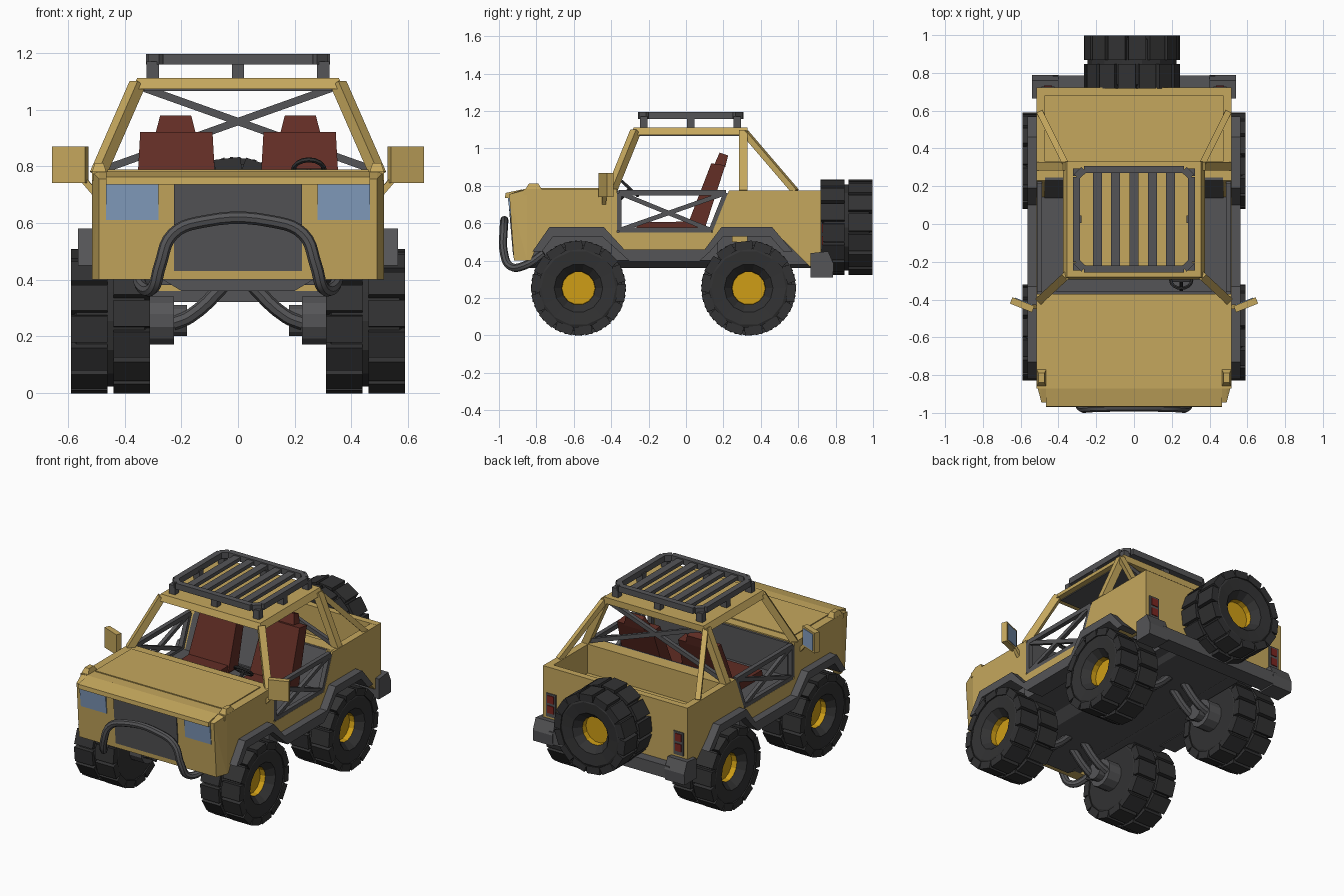
import bpy, bmesh, math
from mathutils import Vector, Matrix

cube = bpy.data.objects.get("Cube")
if cube:
    bpy.data.objects.remove(cube, do_unlink=True)


def material(name, *rgb):
    m = bpy.data.materials.new(name)
    m.use_nodes = True
    m.diffuse_color = (*rgb, 1)
    m.node_tree.nodes["Principled BSDF"].inputs["Base Color"].default_value = (*rgb, 1)
    return m


SAND = material("sand paint", .56, .39, .11)
GREY = material("dark grey metal", .09, .09, .095)
RUBBER = material("black rubber", .032, .032, .033)
GOLD = material("golden hub", .62, .34, .008)
RED = material("dark red seat", .12, .026, .018)
GLASS = material("pale blue glass", .24, .36, .55)
LAMP = material("red lamp", .2, .02, .015)


def finish(bm, name, *mats):
    bmesh.ops.recalc_face_normals(bm, faces=bm.faces[:])
    me = bpy.data.meshes.new(name)
    bm.to_mesh(me)
    bm.free()
    for m in mats:
        me.materials.append(m)
    ob = bpy.data.objects.new(name, me)
    bpy.context.collection.objects.link(ob)
    return ob


def prism(name, mat, x0, x1, profile):
    """Side profile of (y, z) points extruded from x0 to x1."""
    bm = bmesh.new()
    a, b = [[bm.verts.new((x, y, z)) for y, z in profile] for x in (x0, x1)]
    bm.faces.new(a)
    bm.faces.new(b)
    for i in range(len(a)):
        bm.faces.new((a[i - 1], a[i], b[i], b[i - 1]))
    return finish(bm, name, mat)


def box(name, mat, x0, x1, y0, y1, z0, z1):
    return prism(name, mat, x0, x1, [(y0, z0), (y1, z0), (y1, z1), (y0, z1)])


def hull(name, mat, pts, both=True):
    """Convex solid; points are mirrored across x when both is set."""
    bm = bmesh.new()
    for x, y, z in pts:
        bm.verts.new((x, y, z))
        if both:
            bm.verts.new((-x, y, z))
    bmesh.ops.convex_hull(bm, input=bm.verts[:])
    bmesh.ops.dissolve_limit(bm, angle_limit=.01, verts=bm.verts[:], edges=bm.edges[:])
    return finish(bm, name, mat)


def bar(name, mat, p, q, w, sides=4):
    p, q = Vector(p), Vector(q)
    d = q - p
    r = w / 2 / math.cos(math.pi / sides)
    bm = bmesh.new()
    bmesh.ops.create_cone(bm, cap_ends=True, segments=sides, radius1=r, radius2=r, depth=d.length,
                          matrix=Matrix.Translation((p + q) / 2) @ d.to_track_quat('Z', 'Y').to_matrix().to_4x4()
                          @ Matrix.Rotation(math.pi / sides, 4, 'Z'))
    return finish(bm, name, mat)


def tube(name, mat, pts, r):
    cu = bpy.data.curves.new(name, 'CURVE')
    cu.dimensions = '3D'
    cu.bevel_depth, cu.bevel_resolution, cu.resolution_u, cu.use_fill_caps = r, 2, 5, True
    sp = cu.splines.new('BEZIER')
    sp.bezier_points.add(len(pts) - 1)
    for b, p in zip(sp.bezier_points, pts):
        b.co = p
        b.handle_left_type = b.handle_right_type = 'AUTO'
    cu.materials.append(mat)
    ob = bpy.data.objects.new(name, cu)
    bpy.context.collection.objects.link(ob)
    bpy.ops.object.select_all(action='DESELECT')
    ob.select_set(True)
    bpy.context.view_layer.objects.active = ob
    bpy.ops.object.convert(target='MESH')
    bpy.ops.object.shade_smooth_by_angle()


def wheel(name, loc, turn):
    """Lathed tyre with a golden hub, plus staggered tread lugs."""
    n = 14
    prof = [(.088, .05), (.09, .085), (.13, .13), (.2, .137), (.236, .12), (.236, -.12), (.2, -.137), (.1, -.137)]
    bm = bmesh.new()
    rings = [[bm.verts.new((x, r * math.cos(2 * math.pi * i / n), r * math.sin(2 * math.pi * i / n)))
              for i in range(n)] for r, x in prof]
    for k in range(len(rings) - 1):
        for i in range(n):
            f = bm.faces.new((rings[k][i - 1], rings[k][i], rings[k + 1][i], rings[k + 1][i - 1]))
            f.material_index = int(k == 0)
    bm.faces.new(rings[0]).material_index = 1
    bm.faces.new(rings[-1])
    for i in range(n):
        for s in (1, -1):
            m = (Matrix.Rotation(2 * math.pi * (i + .25 * s) / n, 4, 'X') @ Matrix.Translation((.075 * s, 0, .228))
                 @ Matrix.Diagonal((.13, .094, .046, 1)))
            bmesh.ops.create_cube(bm, size=1, matrix=m)
    ob = finish(bm, name, RUBBER, GOLD)
    ob.location = loc
    ob.rotation_euler.z = turn


# Wheels and running gear
AXLES = (("front", -.575), ("rear", .335))
for s, side in ((1, "left"), (-1, "right")):
    for end, y in AXLES:
        wheel(f"{end}_{side}_wheel", (.45 * s, y, .253), 0 if s > 0 else math.pi)
        bar(f"{end}_{side}_hub", GREY, (.225 * s, y, .255), (.33 * s, y, .255), .17, 12)
        bar(f"{end}_{side}_hub_neck", GREY, (.18 * s, y, .255), (.24 * s, y, .255), .11, 12)
        for dy in (-.05, .05):
            tube(f"{end}_{side}_arm", GREY, [(.23 * s, y + dy, .245), (.17 * s, y + dy, .27), (.03 * s, y + dy, .4)], .025)
wheel("spare_wheel", (-.01, .858, .578), math.pi / 2)
hull("chassis", GREY, [(x, y, z) for x, z in ((.3, .42), (.2, .36)) for y in (-.84, .68)])
box("cab_floor", GREY, -.5, .5, -.4, .17, .4, .56)
box("front_inner_bay", GREY, -.3, .3, -.86, -.37, .4, .76)
box("rear_inner_bay", GREY, -.3, .3, .13, .7, .38, .57)

# Body shell
side_profile = [(-.85, .4), (-.85, .775), (-.37, .775), (-.37, .55), (.14, .55), (.23, .775), (.72, .775),
                (.72, .36), (.66, .37), (.47, .56), (.19, .56), (.1, .45), (.06, .4), (-.3, .4),
                (-.34, .45), (-.44, .56), (-.72, .56), (-.8, .47), (-.83, .4)]
trim_profile = [(-.82, .45), (-.73, .58), (-.44, .58), (-.33, .46), (.1, .46), (.19, .58), (.46, .58), (.57, .45),
                (.52, .45), (.45, .53), (.2, .53), (.13, .45), (.07, .395), (-.3, .395), (-.36, .45),
                (-.45, .53), (-.71, .53), (-.77, .45)]
hull("nose", SAND, [(.515, -.85, .4), (.515, -.85, .78), (.49, -.92, .4), (.49, -.945, .755), (.49, -.87, .78)])
hull("hood_lip", SAND, [(.465, -.968, .735), (.465, -.965, .762), (.465, -.87, .782), (.465, -.92, .735)])
box("hood", SAND, -.515, .515, -.87, -.37, .75, .782)
box("raised_hood_panel", SAND, -.46, .46, -.8, -.43, .77, .788)
box("bed_floor", SAND, -.48, .48, .25, .7, .565, .59)
box("tailgate", SAND, -.515, .515, .68, .722, .36, .776)
box("cab_back_wall", SAND, -.5, .5, .245, .33, .5, .776)
prism("cab_back_lining", GREY, -.475, .475, [(.13, .54), (.23, .774), (.25, .774), (.25, .54)])
box("dashboard", GREY, -.475, .475, -.375, -.355, .5, .774)

# Front and rear fittings
hull("grille", GREY, [(.225, -.925, .43), (.225, -.951, .735), (.225, -.9, .43), (.225, -.9, .735)])
tube("bull_bar", GREY, [(-.35, -.76, .44), (-.34, -.86, .375), (-.3, -.94, .37), (-.275, -.975, .45), (-.23, -.975, .56),
                        (-.12, -.972, .605), (.12, -.972, .605), (.23, -.975, .56), (.275, -.975, .45),
                        (.3, -.94, .37), (.34, -.86, .375), (.35, -.76, .44)], .022)
box("rear_bumper", GREY, -.43, .43, .68, .785, .32, .4)

# Cab roof and cage
hull("roof", SAND, [(.355, -.28, 1.112), (.355, .33, 1.112), (.375, -.295, 1.072), (.375, .33, 1.072)])
box("roof_lining", GREY, -.34, .34, -.26, .29, 1.066, 1.073)
for s, side in ((1, "left"), (-1, "right")):
    prism(f"{side}_body_side", SAND, .47 * s, .515 * s, side_profile)
    prism(f"{side}_fender_trim", GREY, .45 * s, .565 * s, trim_profile)
    bar(f"{side}_windscreen_pillar", SAND, (.495 * s, -.4, .77), (.355 * s, -.27, 1.09), .042)
    bar(f"{side}_rear_pillar", SAND, (.495 * s, .305, .77), (.355 * s, .305, 1.09), .045)
    bar(f"{side}_rear_strut", SAND, (.495 * s, .585, .77), (.36 * s, .315, 1.085), .032)
    bar(f"{side}_cage_brace", GREY, (-.47 * s, .3, .79), (.33 * s, .3, 1.075), .026)
    hull(f"{side}_headlight", GLASS, [(x * s, y, z) for x in (.28, .465)
         for y, z in ((-.937, .61), (-.953, .737), (-.9, .61), (-.9, .737))], False)
    hull(f"{side}_corner_marker", SAND, [(x * s, y, z) for x, y, z in
         ((.465, -.86, .78), (.515, -.86, .78), (.465, -.77, .78), (.515, -.77, .78),
          (.475, -.84, .812), (.505, -.84, .812), (.475, -.79, .812), (.505, -.79, .812))], False)
    hull(f"{side}_bumper_corner", GREY, [(x * s, y, z) for x in (.4, .54)
         for y, z in ((.665, .31), (.665, .44), (.76, .45), (.79, .38), (.785, .31))], False)
    box(f"{side}_tail_lamp_frame", GREY, .42 * s, .49 * s, .722, .728, .46, .61)
    for z in (.485, .55):
        box(f"{side}_tail_lamp", LAMP, .433 * s, .477 * s, .728, .733, z, z + .048)

    # Tubular door
    corners = [(-.358, .562), (-.358, .763), (.215, .763), (.135, .562)]
    for i in range(4):
        bar(f"{side}_door_frame", GREY, (.5 * s, *corners[i - 1]), (.5 * s, *corners[i]), .028)
    for a, b in ((0, 2), (1, 3)):
        bar(f"{side}_door_brace", GREY, (.5 * s, *corners[a]), (.5 * s, *corners[b]), .024)

    # Mirror
    bar(f"{side}_mirror_stalk", SAND, (.5 * s, -.44, .7), (.56 * s, -.435, .77), .022)
    turn = Matrix.Translation((.592 * s, -.428, .805)) @ Matrix.Rotation(.38 * s, 4, 'Z')
    housing = box(f"{side}_mirror", SAND, -.063, .063, -.018, .018, -.065, .065)
    pane = box(f"{side}_mirror_glass", GLASS, -.05, .05, .018, .022, -.053, .053)
    housing.matrix_world = pane.matrix_world = turn

    # Seat
    prism(f"{side}_seat_cushion", RED, .08 * s, .36 * s, [(-.27, .56), (.08, .56), (.08, .61), (-.26, .605)])
    hull(f"{side}_seat_back", RED, [(x * s, y, z) for x, y, z in
         ((.07, .0, .57), (.365, .0, .57), (.07, .1, .57), (.365, .1, .57),
          (.09, .135, .92), (.345, .135, .92), (.09, .21, .91), (.345, .21, .91))], False)
    hull(f"{side}_headrest", RED, [(x * s, y, z) for x, y, z in
         ((.145, .145, .9), (.295, .145, .9), (.145, .21, .9), (.295, .21, .9),
          (.165, .18, .978), (.275, .18, .978), (.165, .225, .962), (.275, .225, .962))], False)

# Steering wheel
bpy.ops.mesh.primitive_torus_add(location=(.25, -.3, .785), rotation=(-.75, 0, 0), major_segments=16,
                                 minor_segments=6, major_radius=.055, minor_radius=.009)
steering = bpy.context.object
steering.name = "steering_wheel"
steering.data.materials.append(RUBBER)
bar("steering_column", RUBBER, (.25, -.3, .785), (.25, -.37, .71), .02, 8)
bar("steering_spoke", RUBBER, (.2, -.3, .785), (.3, -.3, .785), .012)

# Roof rack
outline = [(-.305, -.2), (-.265, -.238), (.265, -.238), (.305, -.2), (.305, .25), (.265, .288), (-.265, .288), (-.305, .25)]
for i in range(8):
    bar("rack_frame", GREY, (*outline[i - 1], 1.177), (*outline[i], 1.177), .038)
for i in range(-2, 3):
    box("rack_slat", GREY, i * .097 - .024, i * .097 + .024, -.23, .28, 1.165, 1.188)
for x in (-.3, 0, .3):
    for y in (-.225, .025, .275):
        if x or y != .025:
            box("rack_post", GREY, x - .022, x + .022, y - .02, y + .02, 1.105, 1.17)
